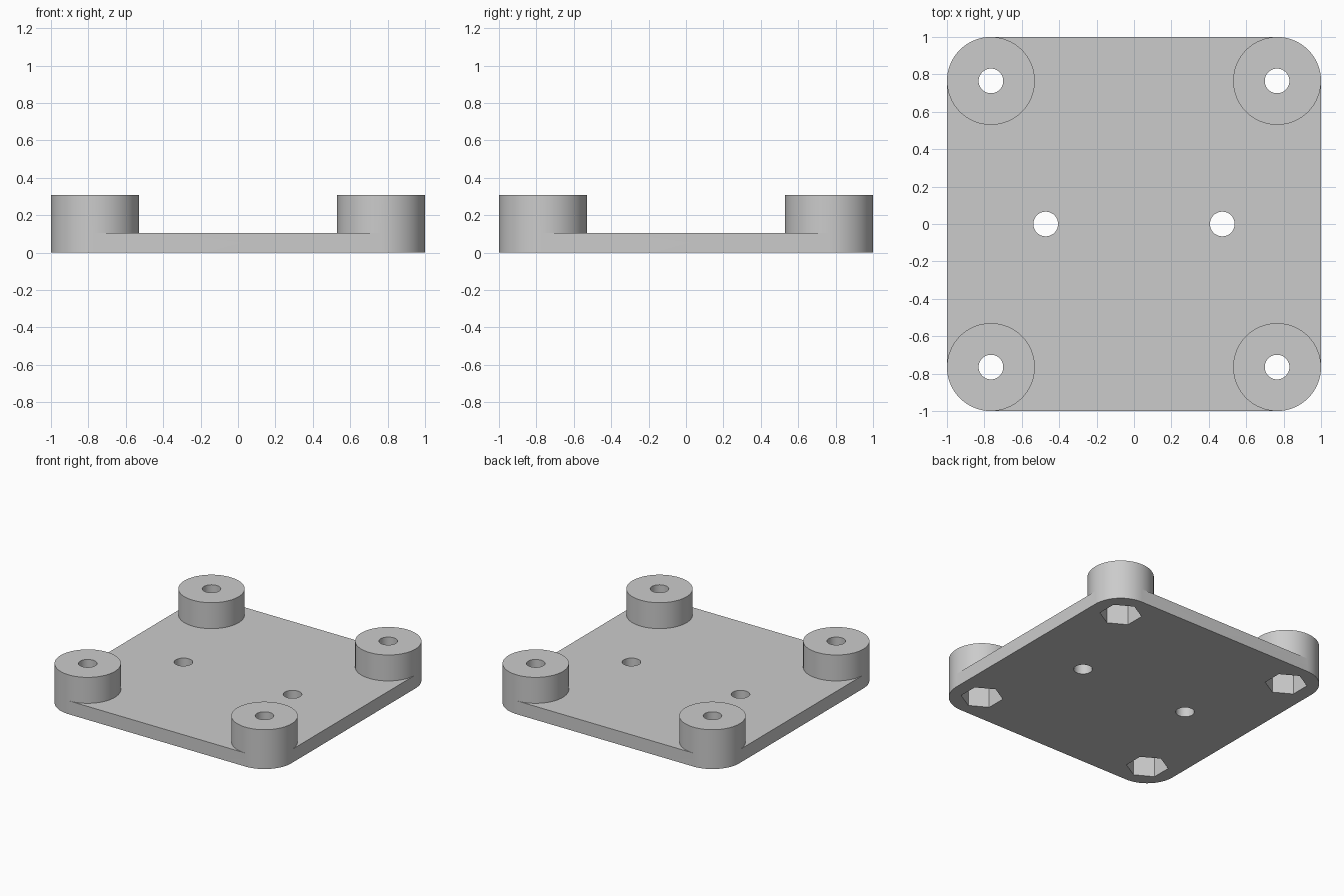
import bpy, bmesh, math

if "Cube" in bpy.data.objects:
    bpy.data.objects.remove(bpy.data.objects["Cube"])

# Main dimensions
HALF = 1.0                 # half width of the plate
BOSS_R = 0.235             # boss radius, also the plate corner radius
C = HALF - BOSS_R          # boss centre offset
PLATE_T = 0.105            # plate thickness
TOP = 0.308                # boss height
HOLE_R = 0.066
NUT_R = 0.15               # hex pocket, centre to corner
NUT_DEPTH = 0.2
CORNERS = [(C, C), (-C, C), (-C, -C), (C, -C)]

grey = bpy.data.materials.new("light grey")
grey.use_nodes = True
colour = (0.6, 0.6, 0.6, 1.0)
grey.diffuse_color = colour
grey.node_tree.nodes["Principled BSDF"].inputs["Base Color"].default_value = colour


def arc(cx, cy, r, n, start=0.0, sweep=2 * math.pi, closed=True):
    """Points along an arc; a closed circle leaves out the repeated last point."""
    count = n if closed else n + 1
    return [(cx + r * math.cos(start + sweep * i / n),
             cy + r * math.sin(start + sweep * i / n)) for i in range(count)]


def prisms(name, outlines, z0, z1):
    """One object holding an upright prism for each outline."""
    bm = bmesh.new()
    for pts in outlines:
        base = bm.faces.new([bm.verts.new((x, y, z0)) for x, y in pts])
        ext = bmesh.ops.extrude_face_region(bm, geom=[base], use_keep_orig=True)
        for v in ext["geom"]:
            if isinstance(v, bmesh.types.BMVert):
                v.co.z = z1
    bmesh.ops.recalc_face_normals(bm, faces=bm.faces)
    mesh = bpy.data.meshes.new(name)
    bm.to_mesh(mesh)
    bm.free()
    mesh.materials.append(grey)
    obj = bpy.data.objects.new(name, mesh)
    bpy.context.scene.collection.objects.link(obj)
    return obj


def combine(target, tool, operation):
    """Apply an exact boolean and discard the tool object."""
    mod = target.modifiers.new(tool.name, 'BOOLEAN')
    mod.object = tool
    mod.operation = operation
    mod.solver = 'EXACT'
    bpy.ops.object.select_all(action='DESELECT')
    bpy.context.view_layer.objects.active = target
    target.select_set(True)
    bpy.ops.object.modifier_apply(modifier=mod.name)
    bpy.data.objects.remove(tool)


# Rounded square base plate
outline = []
for k, (x, y) in enumerate(CORNERS):
    outline += arc(x, y, BOSS_R, 16, k * math.pi / 2, math.pi / 2, closed=False)
plate = prisms("mounting_plate", [outline], 0, PLATE_T)

# Corner bosses standing on the plate
bosses = prisms("corner_bosses", [arc(x, y, BOSS_R, 64) for x, y in CORNERS],
                PLATE_T, TOP)
combine(plate, bosses, 'UNION')

# Through holes in the bosses and the middle of the plate
centres = CORNERS + [(-0.472, 0), (0.472, 0)]
holes = prisms("screw_holes", [arc(x, y, HOLE_R, 40) for x, y in centres], -0.1, TOP + 0.1)
combine(plate, holes, 'DIFFERENCE')

# Hexagonal nut pockets under the bosses
pockets = prisms("nut_pockets", [arc(x, y, NUT_R, 6, math.pi / 2) for x, y in CORNERS],
                 -0.1, NUT_DEPTH)
combine(plate, pockets, 'DIFFERENCE')

# Smooth round walls, crisp rims
bpy.ops.object.shade_smooth_by_angle(angle=math.radians(30))
